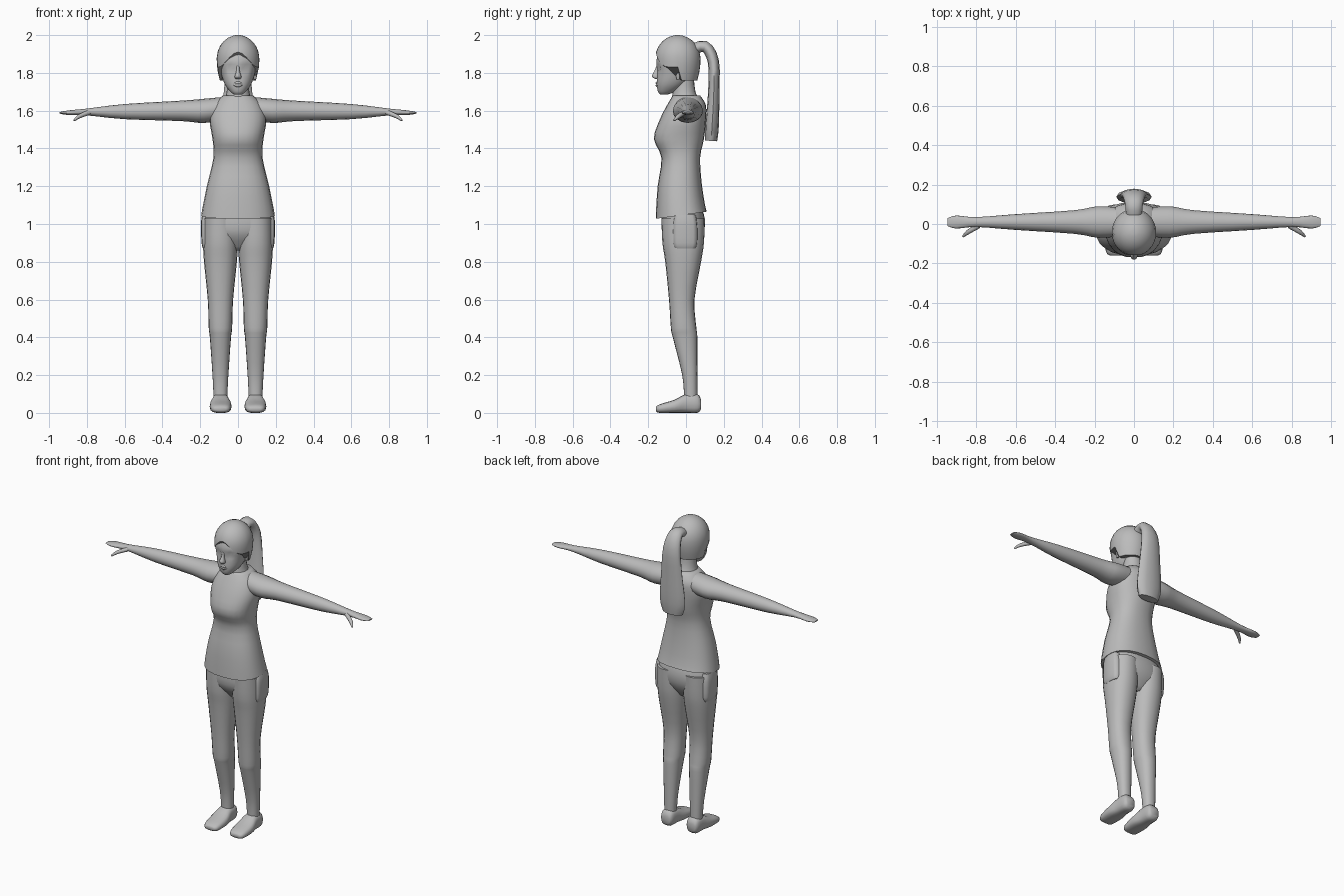
import bpy
import bmesh
from math import sin, cos, tau, sqrt, radians
from mathutils import Vector

default_cube = bpy.data.objects.get("Cube")
if default_cube:
    bpy.data.objects.remove(default_cube, do_unlink=True)

grey = bpy.data.materials.new("plain grey")
grey.use_nodes = True
grey.diffuse_color = (0.5, 0.5, 0.5, 1)
grey.node_tree.nodes["Principled BSDF"].inputs["Base Color"].default_value = grey.diffuse_color


def refine(stations, steps=3):
    """Add smoothly eased stations between the given ones."""
    keys = [Vector(station) for station in stations]
    padded = [keys[0], *keys, keys[-1]]
    fine = []
    for before, start, end, after in zip(padded, padded[1:], padded[2:], padded[3:]):
        for step in range(steps):
            t = step / steps
            ease = t * t * (3 - 2 * t)
            leave = (end - before) * (t * (1 - t) * (1 - t) / 2)
            arrive = (after - start) * (t * t * (1 - t) / 2)
            fine.append(start + (end - start) * ease + leave - arrive)
    return fine + [keys[-1]]


def skin_rings(name, rings, mirrored=False, sharp=60):
    """Bridge closed rings of points into a capped, smooth surface."""
    bm = bmesh.new()
    loops = [[bm.verts.new(point) for point in ring] for ring in rings]
    count = len(loops[0])
    for low, high in zip(loops, loops[1:]):
        for i in range(count):
            j = (i + 1) % count
            bm.faces.new((low[i], low[j], high[j], high[i]))
    bm.faces.new(reversed(loops[0]))
    bm.faces.new(loops[-1])
    bmesh.ops.recalc_face_normals(bm, faces=bm.faces)
    mesh = bpy.data.meshes.new(name)
    bm.to_mesh(mesh)
    bm.free()
    mesh.materials.append(grey)
    part = bpy.data.objects.new(name, mesh)
    bpy.context.collection.objects.link(part)
    bpy.ops.object.select_all(action="DESELECT")
    part.select_set(True)
    bpy.context.view_layer.objects.active = part
    bpy.ops.object.shade_smooth_by_angle(angle=radians(sharp))
    if mirrored:
        part.modifiers.new("Mirror", "MIRROR")
    return part


def loft(name, axis, origin, sections, sides=20, power=1.0, **options):
    """Sections are (position, half breadth, low edge, high edge) from an origin."""
    def soften(value):
        return abs(value) ** power * (1 if value > 0 else -1)
    rings = []
    for position, half, low, high in refine(sections):
        ring = []
        for i in range(sides):
            u = half * soften(cos(tau * i / sides))
            v = (low + high) / 2 + (high - low) / 2 * soften(sin(tau * i / sides))
            local = {"x": (position, u, v), "y": (u, position, v), "z": (u, v, position)}
            ring.append(Vector(origin) + Vector(local[axis]))
        rings.append(ring)
    return skin_rings(name, rings, **options)


def sweep(name, stations, across, sides=12, **options):
    """Elliptical tube through (x, y, z, half width, half thickness) stations."""
    fine = refine(stations)
    centres = [station.xyz for station in fine]
    side = Vector(across).normalized()
    rings = []
    for i, station in enumerate(fine):
        along = centres[min(i + 1, len(fine) - 1)] - centres[max(i - 1, 0)]
        normal = along.cross(side).normalized()
        rings.append([centres[i] + side * station[3] * cos(tau * k / sides)
                      + normal * station[4] * sin(tau * k / sides) for k in range(sides)])
    return skin_rings(name, rings, **options)


# Shirt, with its hem dropping toward the front
shirt = loft("shirt", "z", (0, 0, 1), [
    (.05, .195, -.16, .11), (.2, .165, -.15, .085), (.35, .13, -.13, .075),
    (.45, .135, -.17, .095), (.55, .15, -.14, .105), (.63, .13, -.1, .105),
    (.68, .08, -.07, .075)], power=.85, sides=24)
for vertex in shirt.data.vertices:
    if vertex.co.z < 1.06:
        vertex.co.z += .14 * vertex.co.y
loft("neck", "z", (0, 0, 1.7), [
    (-.06, .08, -.08, .08), (0, .06, -.07, .05), (.1, .055, -.06, .04)])

# Shorts and legs
loft("hips", "z", (0, 0, 1), [
    (-.14, .05, -.06, .04), (-.06, .17, -.12, .09), (.02, .185, -.13, .1),
    (.1, .17, -.12, .08)], power=.85, sides=24)
loft("leg", "z", (.093, 0, 0), [
    (.08, .036, -.01, .06), (.2, .042, -.02, .06), (.4, .056, -.07, .06),
    (.45, .062, -.08, .055), (.6, .067, -.09, .045), (.8, .087, -.11, .08),
    (.9, .092, -.125, .095), (1.03, .09, -.13, .1)], power=.9, mirrored=True)
loft("shorts_pocket", "z", (.16, 0, .9), [
    (-.03, .025, -.06, .05), (0, .033, -.07, .06), (.1, .036, -.07, .06),
    (.15, .03, -.06, .05)], sides=12, power=.6, mirrored=True)
loft("shoe", "y", (.092, 0, 0), [
    (-.16, .03, .01, .03), (-.14, .05, 0, .045), (-.06, .058, 0, .07),
    (0, .047, 0, .1), (.06, .042, 0, .1), (.08, .03, .02, .07)],
    sides=16, power=.75, mirrored=True)

# Arms and hands
loft("arm", "x", (0, .01, 1.595), [
    (.05, .07, -.04, .08), (.18, .08, -.06, .068), (.3, .06, -.05, .058),
    (.6, .04, -.04, .04), (.8, .025, -.02, .016), (.9, .033, -.018, .006),
    (.946, .02, -.01, -.003)], sides=16, mirrored=True)
sweep("thumb", [(.79, -.01, 1.59, .014, .013), (.84, -.04, 1.57, .012, .011),
                (.868, -.064, 1.548, .005, .005)], (.6, .7, -.2), sides=8, mirrored=True)

# Head, with eye sockets pressed into the face
head = loft("head", "z", (0, 0, 1.8), [
    (-.115, .02, -.135, -.1), (-.1, .04, -.148, -.06), (-.06, .07, -.155, 0),
    (0, .09, -.152, .04), (.07, .1, -.156, .06), (.15, .07, -.12, .04)],
    sides=32, power=.9)
for vertex in head.data.vertices:
    x, y, z = vertex.co
    reach = Vector(((abs(x) - .04) / .03, (z - 1.825) / .03)).length
    if y < -.08 and reach < 1:
        vertex.co.y += .014 * (1 - reach)
loft("nose", "z", (0, -.15, 1.8), [
    (-.033, .012, -.01, .01), (-.02, .018, -.032, .01), (.01, .009, -.018, .01),
    (.04, .008, -.006, .01)], sides=10)
loft("lips", "z", (0, -.15, 1.74), [
    (-.015, .01, -.006, .01), (-.006, .024, -.011, .01), (0, .026, -.006, .01),
    (.006, .022, -.011, .01), (.015, .01, -.006, .01)], sides=12)
loft("ear", "z", (.09, -.04, 1.8), [
    (-.035, .006, -.01, .006), (0, .013, -.016, .02), (.04, .013, -.01, .02)],
    sides=10, mirrored=True)

# Hair cap with an arched fringe, low behind the ears
hair_rings = []
for level in range(10):
    ring = []
    for i in range(32):
        angle = tau * i / 32
        forward = -sin(angle)
        edge = 1.76 if forward < 0 else 1.83 + .08 * forward ** 5
        z = edge + (2 - edge) * sin(tau / 4 * min(level / 9, .95))
        rise = (z - 1.875) / (.125 if z > 1.875 else .22)
        spread = sqrt(1 - rise * rise)
        ring.append((.113 * cos(angle) * spread, -.043 + .12 * sin(angle) * spread, z))
    hair_rings.append(ring)
skin_rings("hair_cap", hair_rings)

# Ponytail arching off the crown and widening toward its blunt end
sweep("ponytail", [
    (0, .03, 1.92, .04, .03), (0, .1, 1.94, .045, .03), (0, .145, 1.86, .06, .03),
    (0, .147, 1.7, .075, .03), (0, .138, 1.52, .09, .036), (0, .133, 1.44, .07, .032)],
    (1, 0, 0))
